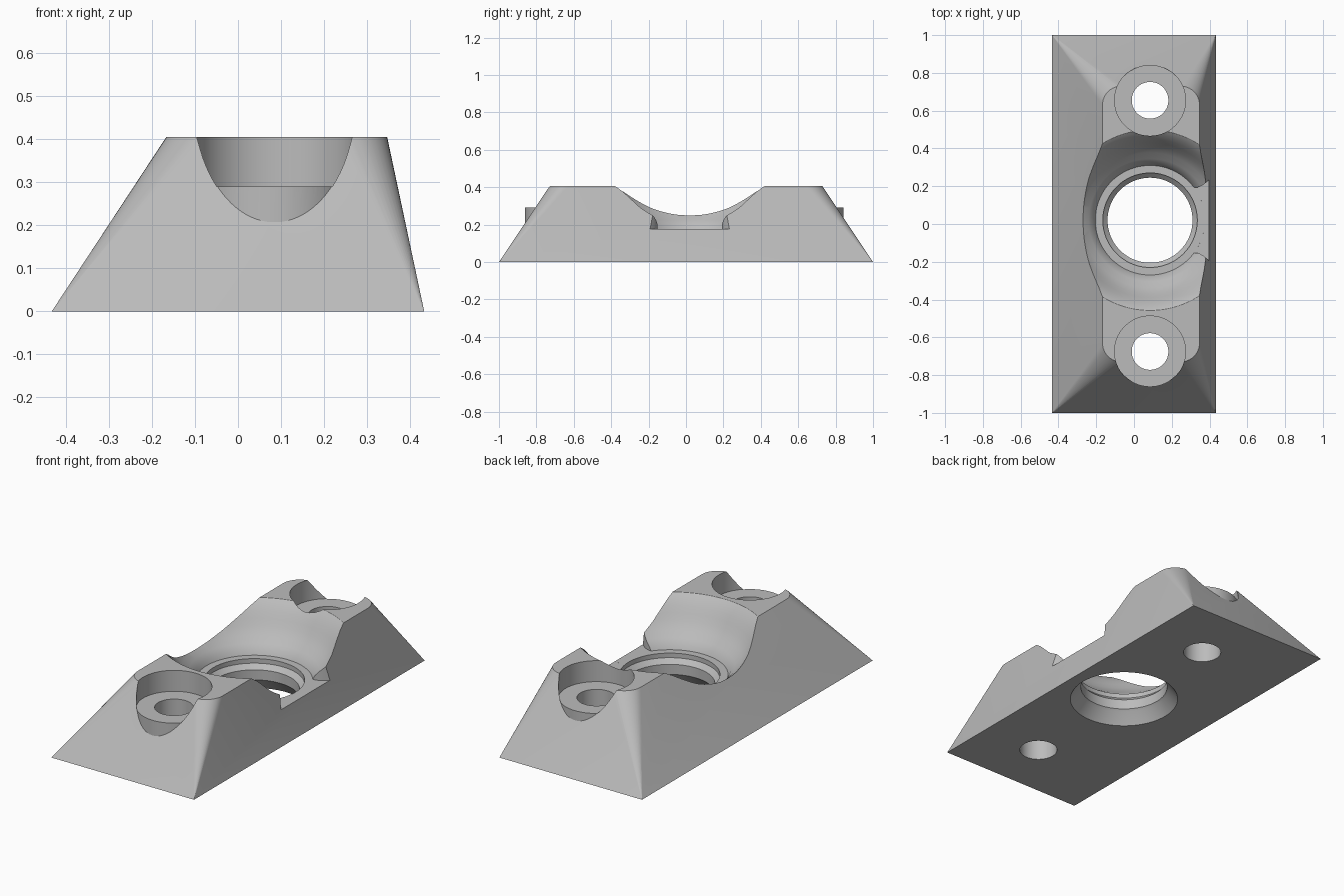
import bpy, bmesh, math

cube = bpy.data.objects.get("Cube")
if cube:
    bpy.data.objects.remove(cube, do_unlink=True)

grey = bpy.data.materials.new("plain_grey")
grey.use_nodes = True
colour = (0.5, 0.5, 0.5, 1)
grey.diffuse_color = colour
grey.node_tree.nodes["Principled BSDF"].inputs["Base Color"].default_value = colour


def loft(name, rings):
    """Closed solid through rings with equal point counts."""
    bm = bmesh.new()
    loops = [[bm.verts.new(p) for p in ring] for ring in rings]
    n = len(loops[0])
    for a, b in zip(loops, loops[1:]):
        for i in range(n):
            j = (i + 1) % n
            bm.faces.new((a[i], a[j], b[j], b[i]))
    bm.faces.new(loops[0][::-1])
    bm.faces.new(loops[-1])
    bmesh.ops.recalc_face_normals(bm, faces=bm.faces)
    mesh = bpy.data.meshes.new(name)
    bm.to_mesh(mesh)
    bm.free()
    mesh.materials.append(grey)
    obj = bpy.data.objects.new(name, mesh)
    bpy.context.collection.objects.link(obj)
    return obj


def turned(name, x, y, profile, n=96):
    """Round solid from (radius, height) pairs."""
    angles = [math.tau * (i + 0.5) / n for i in range(n)]
    return loft(name, [[(x + r * math.cos(a), y + r * math.sin(a), z)
                        for a in angles] for r, z in profile])


def rounded_rect(x0, x1, hy, r, z, steps=10):
    pts = []
    corners = ((x1 - r, hy - r), (x0 + r, hy - r),
               (x0 + r, r - hy), (x1 - r, r - hy))
    for k, (cx, cy) in enumerate(corners):
        for s in range(steps + 1):
            a = math.pi / 2 * (k + s / steps)
            pts.append((cx + r * math.cos(a), cy + r * math.sin(a), z))
    return pts


def combine(body, tool, operation):
    tool.hide_render = True
    mod = body.modifiers.new(operation, 'BOOLEAN')
    mod.operation = operation
    mod.solver = 'EXACT'
    mod.object = tool
    bpy.context.view_layer.objects.active = body
    bpy.ops.object.modifier_apply(modifier=mod.name)
    bpy.data.objects.remove(tool, do_unlink=True)


# Tapered block: sharp base corners widening into rounded top corners
TOP = 0.405
body = loft("mounting_block", [
    rounded_rect(-0.433, 0.433, 1.0, 0.001, 0),
    rounded_rect(-0.167, 0.347, 0.73, 0.1, TOP)])

CX, CY = 0.085, 0.02

# Screw bosses, counterbores and through holes
for y in (0.655, -0.675):
    combine(body, turned("screw_boss", CX, y, [(0.187, 0.1), (0.187, 0.29)]), 'UNION')
    combine(body, turned("counterbore", CX, y, [(0.188, 0.29), (0.188, 0.6)]), 'DIFFERENCE')
    combine(body, turned("screw_hole", CX, y, [(0.097, -0.1), (0.097, 0.5)], 64), 'DIFFERENCE')

# Flared saddle above the central seat
combine(body, turned("saddle_flare", CX, CY, [
    (0.29, 0.175), (0.302, 0.2), (0.325, 0.225), (0.358, 0.252), (0.39, 0.291),
    (0.41, 0.323), (0.43, 0.353), (0.45, 0.379), (0.475, 0.403), (0.5, 0.42),
    (0.5, 0.6)]), 'DIFFERENCE')

# Side outlet from the seat, widening outwards
half = [(0.2, 0.17), (0.335, 0.173), (0.35, 0.178), (0.37, 0.19),
        (0.39, 0.207), (0.41, 0.225), (0.6, 0.225)]
outline = [(x, CY - y) for x, y in half] + [(x, CY + y) for x, y in reversed(half)]
combine(body, loft("side_outlet", [[(x, y, z) for x, y in outline]
                                   for z in (0.1751, 0.6)]), 'DIFFERENCE')

# Central opening, chamfered above and below
combine(body, turned("central_hole", CX, CY, [
    (0.28, -0.1), (0.28, 0), (0.235, 0.06), (0.225, 0.07), (0.225, 0.125),
    (0.25, 0.15), (0.25, 0.3)]), 'DIFFERENCE')

bpy.ops.object.select_all(action='DESELECT')
body.select_set(True)
bpy.context.view_layer.objects.active = body
bpy.ops.object.shade_smooth_by_angle(angle=math.radians(25))
